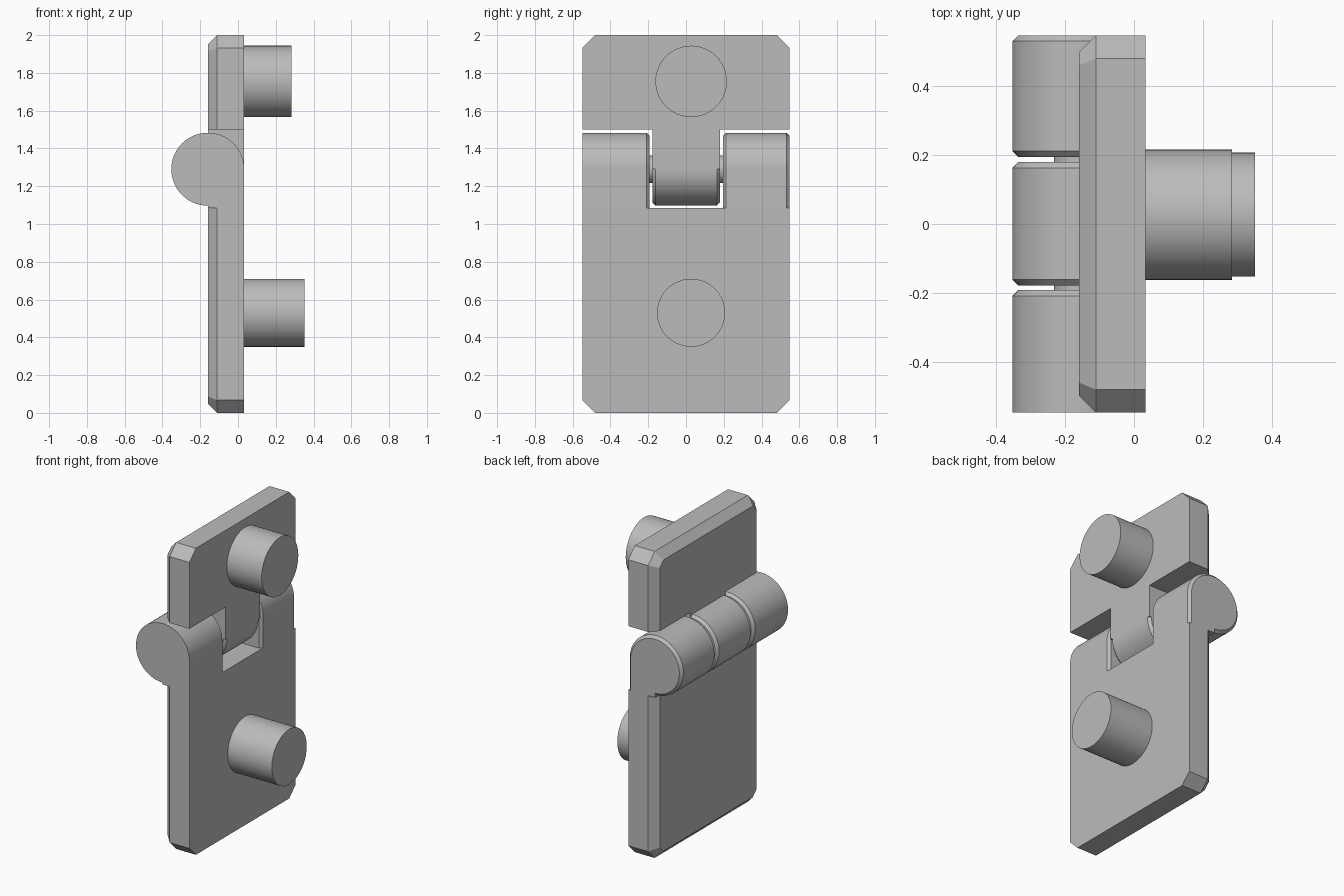
import bpy, bmesh, math
from math import sin, cos, radians

if "Cube" in bpy.data.objects:
    bpy.data.objects.remove(bpy.data.objects["Cube"])

FACE, BACK, BEVEL_X = 0.033, -0.16, -0.11   # plate faces and bevel line
HALF = 0.548                                # half plate width
AX, AZ, R = -0.16, 1.29, 0.193              # hinge axis and barrel radius
CH = 0.017                                  # barrel end chamfer

grey = bpy.data.materials.new("metal grey")
grey.use_nodes = True
COLOR = (0.5, 0.5, 0.5, 1)
grey.diffuse_color = COLOR
grey.node_tree.nodes["Principled BSDF"].inputs["Base Color"].default_value = COLOR


def loft(name, rings):
    """Skin a closed solid through matching rings of points."""
    bm = bmesh.new()
    loops = [[bm.verts.new(p) for p in ring] for ring in rings]
    n = len(loops[0])
    for a, b in zip(loops, loops[1:]):
        for i in range(n):
            j = (i + 1) % n
            bm.faces.new((a[i], a[j], b[j], b[i]))
    bm.faces.new(loops[0][::-1])
    bm.faces.new(loops[-1])
    bmesh.ops.recalc_face_normals(bm, faces=bm.faces)
    mesh = bpy.data.meshes.new(name)
    bm.to_mesh(mesh)
    bm.free()
    mesh.materials.append(grey)
    ob = bpy.data.objects.new(name, mesh)
    bpy.context.collection.objects.link(ob)
    bpy.ops.object.select_all(action='DESELECT')
    ob.select_set(True)
    bpy.context.view_layer.objects.active = ob
    bpy.ops.object.shade_smooth_by_angle(angle=radians(30))
    return ob


def plate(name, z_hinge, z_end):
    """Plate with clipped outer corners and a bevel on all but the hinge side."""
    d = 1 if z_end > z_hinge else -1

    def ring(x, inset):
        y, z = HALF - inset, z_end - d * inset
        c = 0.067 - 0.586 * inset
        outline = [(-y, z_hinge), (-y, z - d * c), (-y + c, z),
                   (y - c, z), (y, z - d * c), (y, z_hinge)]
        return [(x, p, q) for p, q in outline]

    loft(name, [ring(FACE, 0), ring(BEVEL_X, 0), ring(BACK, 0.05)])


def cylinder_x(name, y, z, r, x0, x1, n=64):
    angles = [2 * math.pi * i / n for i in range(n)]
    loft(name, [[(x, y + r * cos(a), z + r * sin(a)) for a in angles]
                for x in (x0, x1)])


def barrel(name, stations, foot=None):
    """Round barrel along y; stations are (y, inset). Foot joins it to a plate."""
    def ring(y, inset):
        r = R - inset
        sweep, n = (270, 48) if foot else (360, 64)
        steps = n + 1 if foot else n
        pts = []
        for i in range(steps):
            a = radians(sweep * i / n)
            pts.append((AX + r * cos(a), y, AZ + r * sin(a)))
        if foot:
            pts += [(BACK, y, foot), (FACE - inset, y, foot)]
        return pts

    loft(name, [ring(y, i) for y, i in stations])


# Plates
plate("lower_plate", 1.085, 0)
plate("upper_plate", 1.5, 2)

# Outer knuckles grow out of the lower plate
barrel("right_knuckle", [(-HALF, 0), (-0.192 - CH, 0), (-0.192, CH)], 1.085)
barrel("left_knuckle", [(0.195, CH), (0.195 + CH, 0),
                        (HALF - CH, 0), (HALF, CH)], 1.085)

# Middle knuckle hangs from the upper plate by a tongue
barrel("middle_knuckle", [(-0.178, CH), (-0.178 + CH, 0),
                          (0.18 - CH, 0), (0.18, CH)])
loft("tongue", [[(x, y, z) for x, y in ((BACK, -0.178), (FACE, -0.178),
                                       (FACE, 0.18), (BACK, 0.18))]
                for z in (AZ, 1.5)])

# Hinge pin
loft("hinge_pin", [[(AX + 0.073 * cos(radians(a)), y, AZ + 0.073 * sin(radians(a)))
                    for a in range(0, 360, 10)] for y in (-0.3, 0.3)])

# Mounting pegs
cylinder_x("upper_peg", 0.027, 1.755, 0.189, FACE, 0.284)
cylinder_x("lower_peg", 0.027, 0.53, 0.18, FACE, 0.351)
